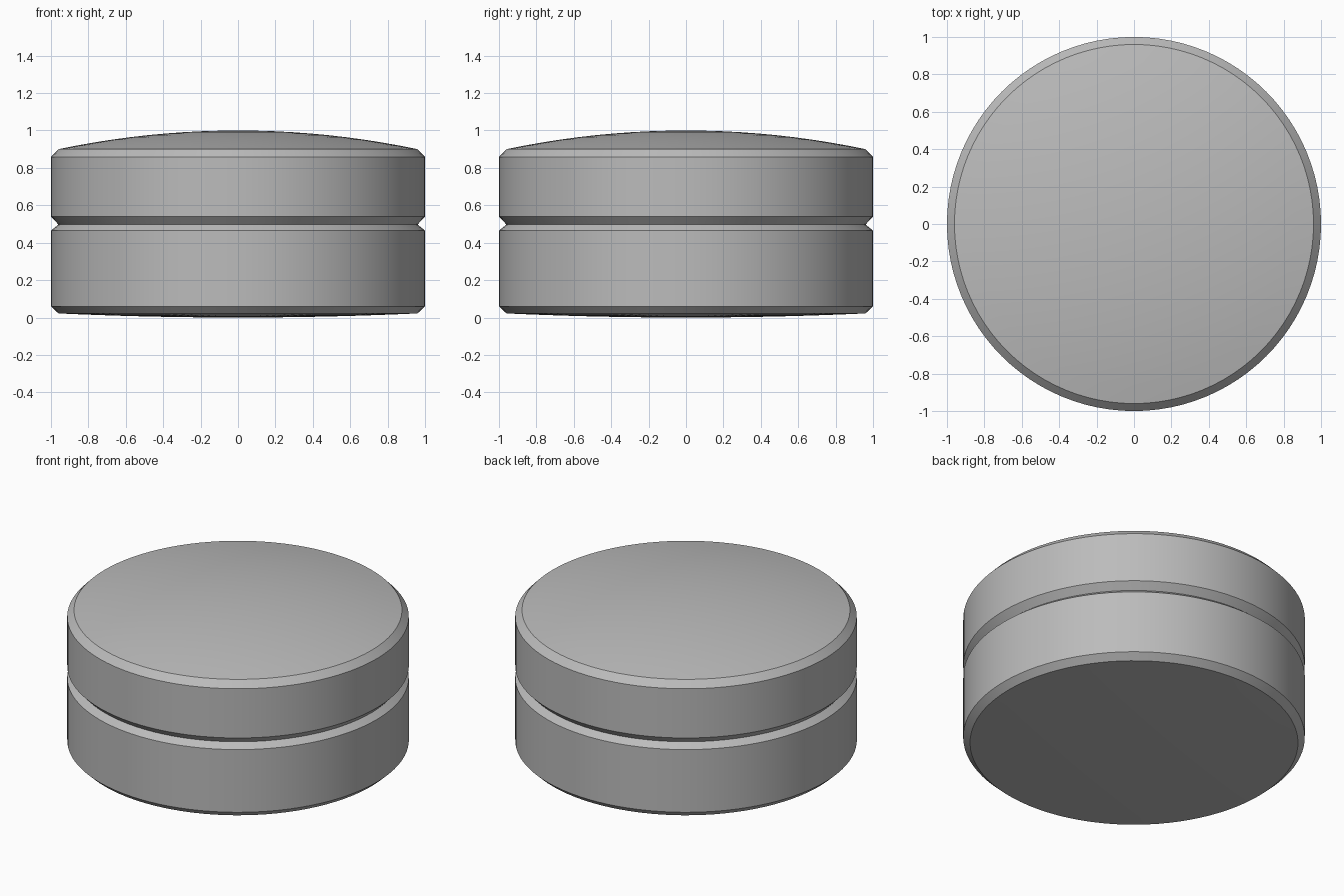
import bpy, bmesh, math

cube = bpy.data.objects.get("Cube")
if cube:
    bpy.data.objects.remove(cube, do_unlink=True)

SEGMENTS = 96
RADIUS, RIM = 1.0, 0.96

grey = bpy.data.materials.new("plain grey")
grey.use_nodes = True
COLOUR = (0.5, 0.5, 0.5, 1)
grey.diffuse_color = COLOUR
grey.node_tree.nodes["Principled BSDF"].inputs["Base Color"].default_value = COLOUR


def cap(z_rim, z_centre, steps=10):
    """Shallow spherical cap profile, from the centre out to the rim."""
    height = z_centre - z_rim
    big = (RIM ** 2 + height ** 2) / (2 * abs(height))
    sign = math.copysign(1, height)
    points = []
    for i in range(steps + 1):
        r = RIM * i / steps
        points.append((r, z_centre - sign * (big - math.sqrt(big ** 2 - r ** 2))))
    return points


def lathe(name, profile):
    """Spin a closed profile that starts and ends on the z axis."""
    bm = bmesh.new()
    verts = [bm.verts.new((r, 0, z)) for r, z in profile]
    edges = [bm.edges.new(pair) for pair in zip(verts, verts[1:])]
    bmesh.ops.spin(bm, geom=verts + edges, cent=(0, 0, 0), axis=(0, 0, 1),
                   angle=math.tau, steps=SEGMENTS, use_duplicate=False)
    bmesh.ops.remove_doubles(bm, verts=bm.verts, dist=0.0005)
    bmesh.ops.recalc_face_normals(bm, faces=bm.faces)
    mesh = bpy.data.meshes.new(name)
    bm.to_mesh(mesh)
    bm.free()
    mesh.materials.append(grey)
    obj = bpy.data.objects.new(name, mesh)
    bpy.context.collection.objects.link(obj)
    bpy.ops.object.select_all(action="DESELECT")
    obj.select_set(True)
    bpy.context.view_layer.objects.active = obj
    bpy.ops.object.shade_smooth_by_angle(angle=math.radians(25))


# Base: slightly bulged underside, chamfered lower and upper edges
lathe("base", cap(0.022, 0.0) + [(RADIUS, 0.06), (RADIUS, 0.465), (RIM, 0.497), (0, 0.497)])

# Lid: domed top, chamfered edges, meeting the base in a V groove
lathe("lid", cap(0.9, 1.0) + [(RADIUS, 0.858), (RADIUS, 0.54), (RIM, 0.497), (0, 0.497)])
